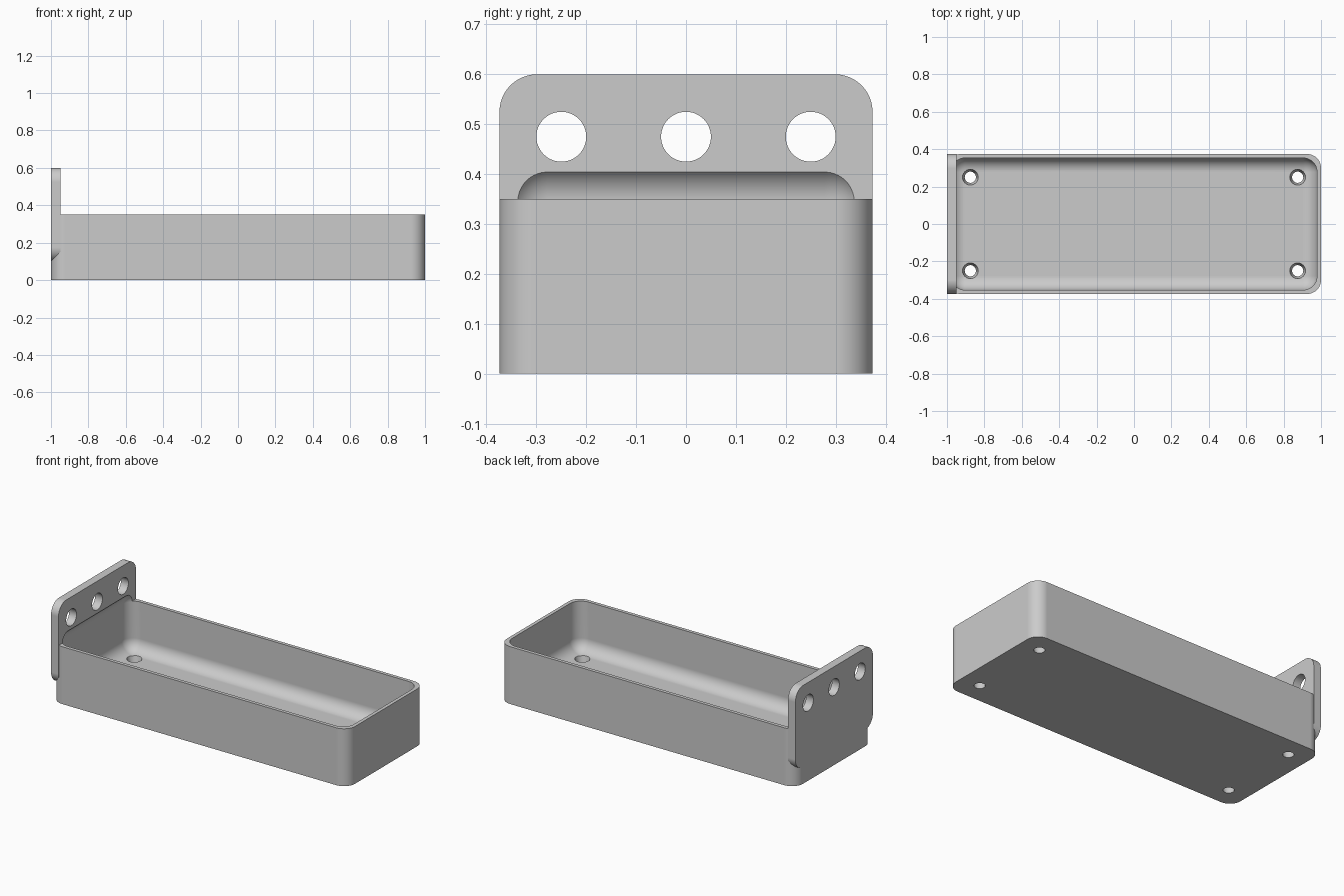
import bpy
import bmesh
from math import radians
from mathutils import Matrix, Vector

cube = bpy.data.objects.get("Cube")
if cube:
    bpy.data.objects.remove(cube, do_unlink=True)

# Main dimensions
HALF_W = 0.374
WALL = 0.021
FLOOR = 0.05
ROUND = 0.075
SEGMENTS = 12

grey = bpy.data.materials.new("light grey")
grey.use_nodes = True
GREY = (0.6, 0.6, 0.6, 1)
grey.diffuse_color = GREY
grey.node_tree.nodes["Principled BSDF"].inputs["Base Color"].default_value = GREY


def finish(bm, name):
    mesh = bpy.data.meshes.new(name)
    bm.to_mesh(mesh)
    bm.free()
    mesh.materials.append(grey)
    obj = bpy.data.objects.new(name, mesh)
    bpy.context.collection.objects.link(obj)
    return obj


def rounded_box(name, low, high, axis=None):
    """Box with rounded edges; only those along one axis if it is given."""
    low, high = Vector(low), Vector(high)
    bm = bmesh.new()
    bmesh.ops.create_cube(bm, size=1)
    size = high - low
    for v in bm.verts:
        v.co = Vector(c * s for c, s in zip(v.co, size)) + (low + high) / 2
    edges = [e for e in bm.edges if axis is None
             or abs(e.verts[0].co[axis] - e.verts[1].co[axis]) > 1e-4]
    bmesh.ops.bevel(bm, geom=edges, offset=ROUND, segments=SEGMENTS,
                    profile=0.5, affect='EDGES')
    return finish(bm, name)


def add_cone(bm, centre, r_low, r_high, depth, turn=Matrix()):
    bmesh.ops.create_cone(bm, cap_ends=True, segments=48, radius1=r_low,
                          radius2=r_high, depth=depth,
                          matrix=Matrix.Translation(centre) @ turn)


def combine(target, other, operation):
    mod = target.modifiers.new(operation.title(), 'BOOLEAN')
    mod.operation = operation
    mod.solver = 'EXACT'
    mod.object = other
    bpy.context.view_layer.objects.active = target
    bpy.ops.object.modifier_apply(modifier=mod.name)
    bpy.data.objects.remove(other, do_unlink=True)


# Tray body and the hanging plate at its end
tray = rounded_box("tray", (-1, -HALF_W, 0), (1, HALF_W, 0.35), axis=2)
plate = rounded_box("mounting_plate", (-1, -HALF_W, 0.1), (-0.95, HALF_W, 0.6), axis=0)
combine(tray, plate, 'UNION')

# Hollow, which also scoops into the front of the plate
inner = HALF_W - WALL
hollow = rounded_box("hollow", (-1 + WALL, -inner, FLOOR), (1 - WALL, inner, 0.42))
combine(tray, hollow, 'DIFFERENCE')

# Plate holes and tapered drain holes
bm = bmesh.new()
for y in (-0.25, 0, 0.25):
    add_cone(bm, (-0.975, y, 0.475), 0.05, 0.05, 0.2, Matrix.Rotation(radians(90), 4, 'Y'))
for x in (-0.875, 0.875):
    for y in (-0.25, 0.25):
        add_cone(bm, (x, y, FLOOR / 2), 0.024, 0.048, FLOOR * 2)
combine(tray, finish(bm, "holes"), 'DIFFERENCE')

# Smooth fillets with crisp edges and flat walls
bpy.ops.object.select_all(action='DESELECT')
tray.select_set(True)
bpy.context.view_layer.objects.active = tray
bpy.ops.object.shade_smooth_by_angle(angle=radians(25))
normals = tray.modifiers.new("Flat Walls", 'WEIGHTED_NORMAL')
normals.keep_sharp = True
